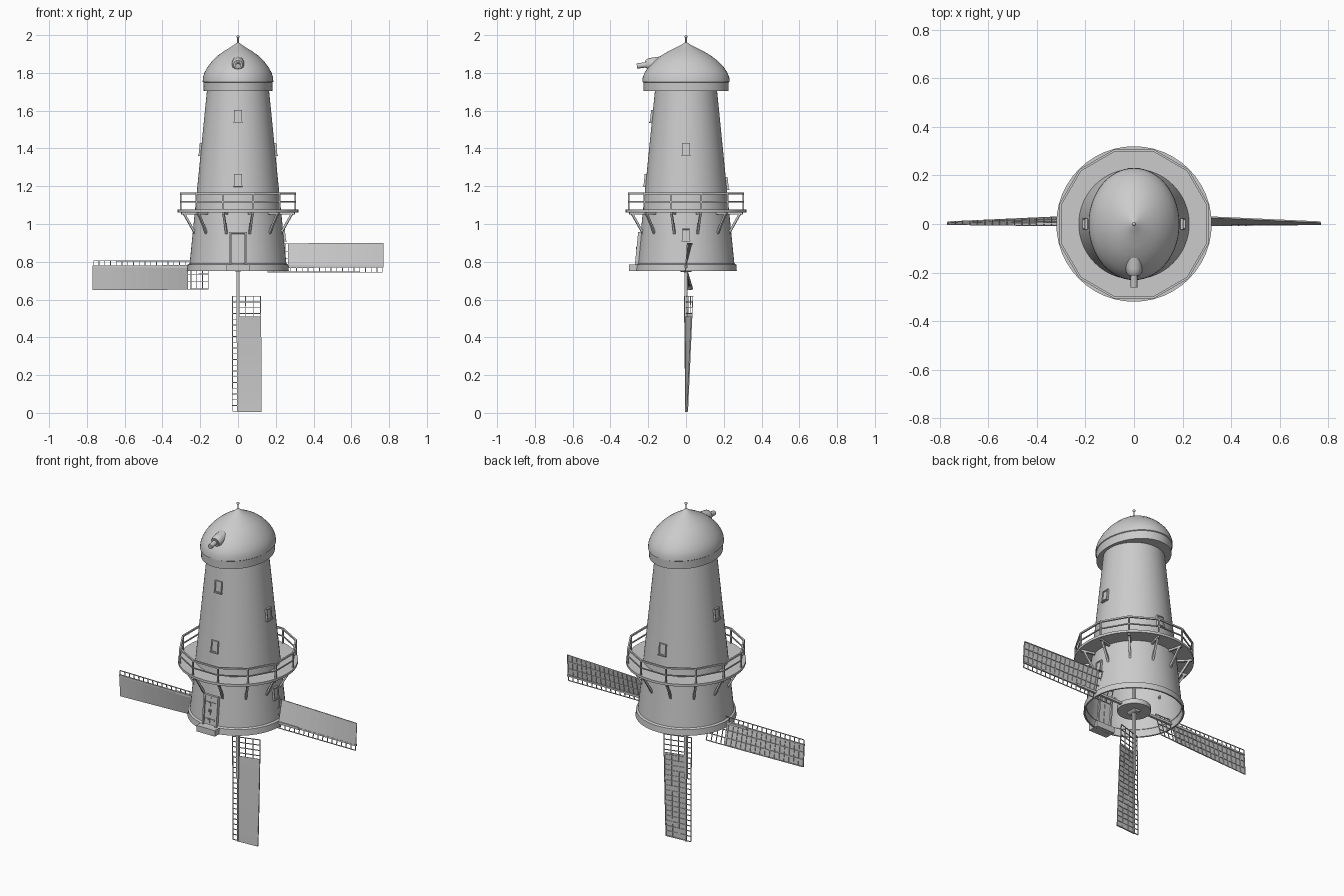
import bpy, bmesh
from math import sin, cos, pi, radians, atan
from mathutils import Vector, Matrix

if "Cube" in bpy.data.objects:
    bpy.data.objects.remove(bpy.data.objects["Cube"])


def finish(name, bm, smooth=False):
    bmesh.ops.recalc_face_normals(bm, faces=bm.faces[:])
    me = bpy.data.meshes.new(name)
    bm.to_mesh(me)
    bm.free()
    ob = bpy.data.objects.new(name, me)
    bpy.context.collection.objects.link(ob)
    if smooth:
        bpy.ops.object.select_all(action='DESELECT')
        ob.select_set(True)
        bpy.context.view_layer.objects.active = ob
        bpy.ops.object.shade_smooth_by_angle(angle=radians(32))
    return ob


def lathe(name, profile, segs=64, scale=(1, 1, 1), mat=Matrix()):
    bm = bmesh.new()
    vs = [bm.verts.new((r, 0, z)) for r, z in profile]
    es = [bm.edges.new(p) for p in zip(vs, vs[1:])]
    bmesh.ops.spin(bm, geom=vs + es, cent=(0, 0, 0), axis=(0, 0, 1),
                   angle=2 * pi, steps=segs, use_duplicate=False)
    bmesh.ops.remove_doubles(bm, verts=bm.verts[:], dist=1e-5)
    bmesh.ops.scale(bm, vec=scale, verts=bm.verts[:])
    bmesh.ops.transform(bm, matrix=mat, verts=bm.verts[:])
    return finish(name, bm, True)


def box(bm, c, size, mat=Matrix()):
    bmesh.ops.create_cube(bm, size=1, matrix=mat @ Matrix.Translation(c) @ Matrix.Diagonal((*size, 1)))


def bar(bm, a, b, w, h=None):
    a, b = Vector(a), Vector(b)
    d = b - a
    rot = d.to_track_quat('Z', 'Y').to_matrix().to_4x4()
    box(bm, (0, 0, 0), (w, h or w, d.length), Matrix.Translation((a + b) / 2) @ rot)


def wall_r(z):
    return 0.255 - 0.1 * (z - 0.8)


def on_wall(angle, z):
    # local frame on the sloping wall: -y points outward
    return (Matrix.Rotation(angle, 4, 'Z') @ Matrix.Translation((0, -wall_r(z), z))
            @ Matrix.Rotation(-atan(0.1), 4, 'X'))


# tower and plinth
lathe("tower", [(wall_r(0.75), 0.75), (wall_r(1.1), 1.1), (wall_r(1.4), 1.4), (wall_r(1.71), 1.71)])
lathe("plinth", [(0.262, 0.75), (0.269, 0.75), (0.266, 0.785), (0.254, 0.792)])

# cap, oval in plan, with open soffit ring
lathe("cap", [(0.16, 1.703), (0.224, 1.703), (0.226, 1.75), (0.231, 1.753), (0.229, 1.775),
              (0.220, 1.80), (0.200, 1.83), (0.168, 1.864), (0.130, 1.893), (0.088, 1.917),
              (0.055, 1.933), (0.030, 1.946), (0.012, 1.957), (0, 1.963)], 64, (0.81, 1, 1))
lathe("finial_rod", [(0.004, 1.95), (0.004, 1.985)], 12)
lathe("finial_ball", [(0.008 * sin(i * pi / 8), 1.992 - 0.008 * cos(i * pi / 8)) for i in range(9)], 16)

# windshaft stub in the front of the cap
tilt = Matrix.Translation((0, -0.26, 1.836)) @ Matrix.Rotation(radians(-82), 4, 'X')
lathe("windshaft_collar", [(0, 0.05), (0.024, 0.05), (0.032, 0.062), (0.033, 0.08), (0.033, 0.13)], 24, mat=tilt)
lathe("windshaft", [(0, 0), (0.014, 0), (0.014, 0.045), (0.018, 0.045), (0.018, 0.11)], 20, mat=tilt)

# gallery deck, rails, posts and braces
lathe("gallery_deck", [(0.215, 1.062), (0.32, 1.062), (0.32, 1.076), (0.215, 1.076), (0.215, 1.062)], 48)
rails, braces = bmesh.new(), bmesh.new()
for i in range(12):
    a, b = radians(15 + 30 * i), radians(45 + 30 * i)
    pa, pb = (Vector((cos(t), sin(t), 0)) for t in (a, b))
    up = Vector((0, 0, 1))
    bar(rails, pa * 0.313 + up * 1.07, pa * 0.313 + up * 1.165, 0.008)
    for z, t in ((1.161, 0.009), (1.118, 0.006)):
        bar(rails, pa * 0.313 + up * z, pb * 0.313 + up * z, t)
    bar(braces, pa * 0.302 + up * 1.065, pa * 0.235 + up * 0.95, 0.011)
    bar(braces, pa * 0.215 + up * 1.055, pa * 0.31 + up * 1.055, 0.011)
finish("gallery_railing", rails)
finish("gallery_braces", braces)


# windows
def window(name, angle, z, w=0.044, h=0.066):
    bm = bmesh.new()
    m = on_wall(angle, z)
    for s in (-1, 1):
        box(bm, (s * (w - 0.006) / 2, 0, 0), (0.006, 0.02, h), m)
        box(bm, (0, 0, s * (h - 0.006) / 2), (w, 0.02, 0.006), m)
    box(bm, (0, -0.002, 0), (w - 0.008, 0.006, h - 0.008), m)
    box(bm, (0, -0.002, -h / 2), (w + 0.004, 0.024, 0.006), m)
    finish(name, bm)


window("front_upper_window", 0, 1.57)
window("front_lower_window", 0, 1.232)
window("right_upper_window", pi / 2, 1.395)
window("right_lower_window", pi / 2, 0.942)
window("left_window", -pi / 2, 1.395)
window("back_window", pi, 1.215)

# door with frame, planks and fittings, and the step
bm = bmesh.new()
m = on_wall(0, 0.87)
for s in (-1, 1):
    box(bm, (s * 0.042, 0, 0), (0.009, 0.028, 0.17), m)
    box(bm, (s * 0.018, -0.003, 0), (0.034, 0.012, 0.16), m)
    for z in (-0.05, 0.045):
        box(bm, (s * 0.02, -0.011, z), (0.024, 0.005, 0.008), m)
    box(bm, (s * 0.006, -0.012, 0), (0.005, 0.008, 0.014), m)
box(bm, (0, 0, 0.082), (0.093, 0.03, 0.009), m)
finish("door", bm)
bm = bmesh.new()
box(bm, (0, -0.268, 0.768), (0.12, 0.066, 0.035))
finish("door_step", bm)


# sails: twisted lattice with a flat front cover, turning about the tower foot
HUB = Vector((0, 0, 0.775))
R0, R1 = 0.157, 0.77


def sail_pt(r, w, d=0.0):
    p = radians(17 - 13 * (r - R0) / (R1 - R0))
    return Vector((r, w * sin(p) + d * cos(p), w * cos(p) - d * sin(p)))


def make_sail(name, turn):
    bm = bmesh.new()
    n = 20
    rs = [R0 + (R1 - 0.004 - R0) * i / n for i in range(n + 1)]
    for r in rs:
        bar(bm, sail_pt(r, -0.03), sail_pt(r, 0.125), 0.004)
    for w in (-0.03, 0.042, 0.084, 0.124):
        for a, b in zip(rs[::4], rs[4::4]):
            bar(bm, sail_pt(a, w), sail_pt(b, w), 0.004)
    bar(bm, (0, 0, 0), (0.4, 0, 0), 0.014)
    bar(bm, (0.4, 0, 0), (R1, 0, 0), 0.009)
    # cover boards on the front face
    rows = []
    for i in range(11):
        r = 0.266 + (R1 - 0.266) * i / 10
        rows.append([bm.verts.new(sail_pt(r, w, d)) for w, d in
                     ((0, -0.004), (0.125, -0.004), (0.125, -0.002), (0, -0.002))])
    for p, q in zip(rows, rows[1:]):
        for k in range(4):
            bm.faces.new((p[k], p[(k + 1) % 4], q[(k + 1) % 4], q[k]))
    bm.faces.new(rows[0])
    bm.faces.new(rows[-1])
    bmesh.ops.transform(bm, verts=bm.verts[:],
                        matrix=Matrix.Translation(HUB) @ Matrix.Rotation(turn, 4, 'Y'))
    finish(name, bm)


for i, side in enumerate(("right", "lower", "left", "upper")):
    make_sail(side + "_sail", i * pi / 2)

# hub boss and round stone at the tower foot
lathe("sail_hub", [(0, -0.03), (0.03, -0.03), (0.03, 0.03), (0, 0.03)], 24,
      mat=Matrix.Translation(HUB) @ Matrix.Rotation(pi / 2, 4, 'X'))
lathe("foot_stone", [(0, 0.757), (0.09, 0.757), (0.09, 0.785), (0, 0.785)], 32)
